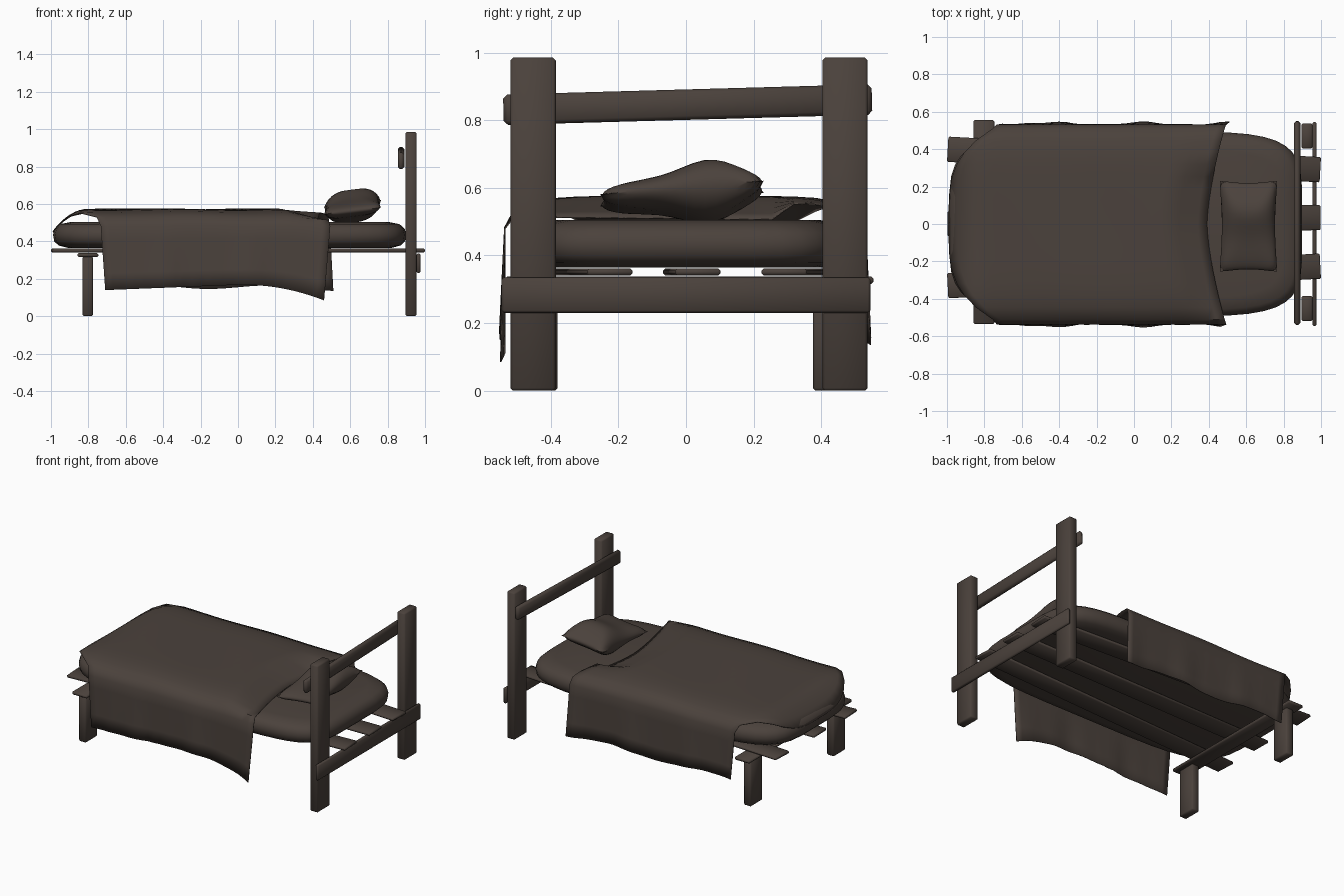
import bpy, bmesh, math

if "Cube" in bpy.data.objects:
    bpy.data.objects.remove(bpy.data.objects["Cube"])

brown = bpy.data.materials.new("dark brown")
brown.diffuse_color = (0.07, 0.054, 0.045, 1)
brown.use_nodes = True
brown.node_tree.nodes["Principled BSDF"].inputs["Base Color"].default_value = brown.diffuse_color


def finish(bm, name, angle=40):
    """Turn a bmesh into a shaded, coloured object."""
    bmesh.ops.recalc_face_normals(bm, faces=bm.faces)
    me = bpy.data.meshes.new(name)
    bm.to_mesh(me)
    bm.free()
    ob = bpy.data.objects.new(name, me)
    bpy.context.collection.objects.link(ob)
    me.materials.append(brown)
    bpy.ops.object.select_all(action='DESELECT')
    ob.select_set(True)
    bpy.context.view_layer.objects.active = ob
    bpy.ops.object.shade_smooth_by_angle(angle=math.radians(angle))
    return ob


def board(name, centre, size, rot=(0, 0, 0), bevel=0.008):
    """Bevelled wooden board."""
    bm = bmesh.new()
    bmesh.ops.create_cube(bm, size=1)
    bmesh.ops.scale(bm, vec=size, verts=bm.verts)
    bmesh.ops.bevel(bm, geom=bm.edges[:], offset=bevel, segments=1, affect='EDGES')
    ob = finish(bm, name, 50)
    ob.location, ob.rotation_euler = centre, rot
    return ob


# Head posts and short foot legs
for side, y_post, y_leg in (("front", -0.452, -0.442), ("back", 0.47, 0.437)):
    board(side + "_head_post", (0.925, y_post, 0.4925), (0.06, 0.134, 0.985))
    board(side + "_foot_leg", (-0.803, y_leg, 0.16), (0.056, 0.124, 0.32))

# Cross rails: crooked head rail, lower head rail, flat foot rail
board("head_rail", (0.872, 0.005, 0.846), (0.034, 1.09, 0.09), (0.028, 0, 0), 0.012)
board("lower_head_rail", (0.965, 0, 0.283), (0.022, 1.09, 0.105), bevel=0.007)
board("foot_rail", (-0.803, 0.01, 0.327), (0.112, 1.09, 0.022), bevel=0.007)

# Slats, each laid slightly askew
for i, (y0, y1) in enumerate(((-0.33, -0.225), (0.0, 0.035), (0.40, 0.29))):
    board(f"slat_{i + 1}", (0, (y0 + y1) / 2, 0.351), (1.995, 0.135, 0.02),
          (0, 0, math.atan((y1 - y0) / 2)), 0.006)

# Mattress: stacked rounded outlines, rounder at the foot
bm = bmesh.new()
rings = []
for z, inset in ((0.365, 0.08), (0.378, 0.03), (0.40, 0.006), (0.435, 0),
                 (0.468, 0.008), (0.492, 0.035), (0.505, 0.10)):
    ring = []
    for k in range(40):
        a = math.tau * (k + 0.5) / 40
        c, s = math.cos(a), math.sin(a)
        p = 0.38 if c > 0 else 0.46
        ring.append(bm.verts.new((
            -0.045 + (0.945 - inset) * math.copysign(abs(c) ** p, c),
            (0.495 - inset) * math.copysign(abs(s) ** p, s), z)))
    rings.append(ring)
for lo, hi in zip(rings, rings[1:]):
    for k in range(40):
        bm.faces.new((lo[k], lo[k - 1], hi[k - 1], hi[k]))
bm.faces.new(rings[0])
bm.faces.new(rings[-1])
finish(bm, "mattress", 50)

# Blanket: top sheet with a curved foot edge, plus hanging sides
N = 28
columns = []    # (y, z or None for hanging, left x, right x, drop fraction)
for f in (1, 0.75, 0.5, 0.25, 0.05):
    columns.append((-0.535, None, -0.735 + 0.025 * f, 0.495 - 0.035 * f, f))
for k in range(17):
    y = -0.51 + 1.02 * k / 16
    e = abs(y) / 0.53
    columns.append((y, 0.574 - 0.055 * e ** 7, -0.99 + 0.27 * e ** 3.6,
                    0.39 + 0.10 * e ** 1.5, 0))
for f in (0.05, 0.25, 0.5, 0.75, 1):
    columns.append((0.53, None, -0.735 + 0.03 * f, 0.49 + 0.02 * f, f))


def hem(x, front):
    if not front:
        return 0.155 - 0.015 * x + 0.012 * math.sin(9 * x)
    return 0.168 - 0.04 * max(0, -x) - 0.45 * max(0, x - 0.03) ** 2


bm = bmesh.new()
grid = []
for y, z, xl, xr, f in columns:
    line = []
    for i in range(N + 1):
        x = xl + (xr - xl) * i / N
        yy = y
        if z is None:       # hanging side with soft folds
            zz = 0.50 + (hem(x, y < 0) - 0.50) * f
            wave = math.sin(13 * x + 1) + 0.5 * math.sin(29 * x)
            yy = y + math.copysign(0.006 * f + 0.007 * wave * f, y)
        else:               # top, sagging at the foot and at the turned edge
            zz = z - 0.12 * max(0, 1 - (x + 0.99) / 0.18) ** 2
            lift = 0.25 if y > 0.3 else 1
            zz -= lift * (z - 0.513) * max(0, 1 - (xr - x) / 0.2)
            zz += 0.003 * math.sin(9 * x + 5 * y) - 0.003
        line.append(bm.verts.new((x, yy, zz)))
    grid.append(line)
for a, b in zip(grid, grid[1:]):
    for i in range(N):
        bm.faces.new((a[i], a[i + 1], b[i + 1], b[i]))
blanket = finish(bm, "blanket", 50)
solid = blanket.modifiers.new("thickness", 'SOLIDIFY')
solid.thickness, solid.offset = 0.004, 0

# Pillow: pinched cushion with full rounded rim, plumper toward the back
bm = bmesh.new()
for sign in (1, -1):
    made = bmesh.ops.create_grid(bm, x_segments=18, y_segments=22, size=1)["verts"]
    for v in made:
        # crowd the grid toward the rim so that it rounds over
        u, w = math.sin(v.co.x * math.pi / 2), math.sin(v.co.y * math.pi / 2)
        plump = 0.045 + 0.046 * math.exp(-((w - 0.35) / 0.5) ** 2)
        r = min(1, (u ** 8 + w ** 8) ** 0.125)
        if max(abs(u), abs(w)) > 0.9999:
            r = 1
        h = plump * math.sqrt(max(0, 1 - r ** 2.6))
        corner = 1 - 0.03 * (u * w) ** 6
        v.co = (0.612 + 0.158 * u * corner * (1 - 0.10 * (1 - w * w)),
                -0.012 + 0.248 * w * corner * (1 - 0.07 * (1 - u * u)),
                0.583 + 0.02 * w + 0.018 * u + sign * h)
bmesh.ops.remove_doubles(bm, verts=bm.verts, dist=0.0004)
finish(bm, "pillow", 80)
